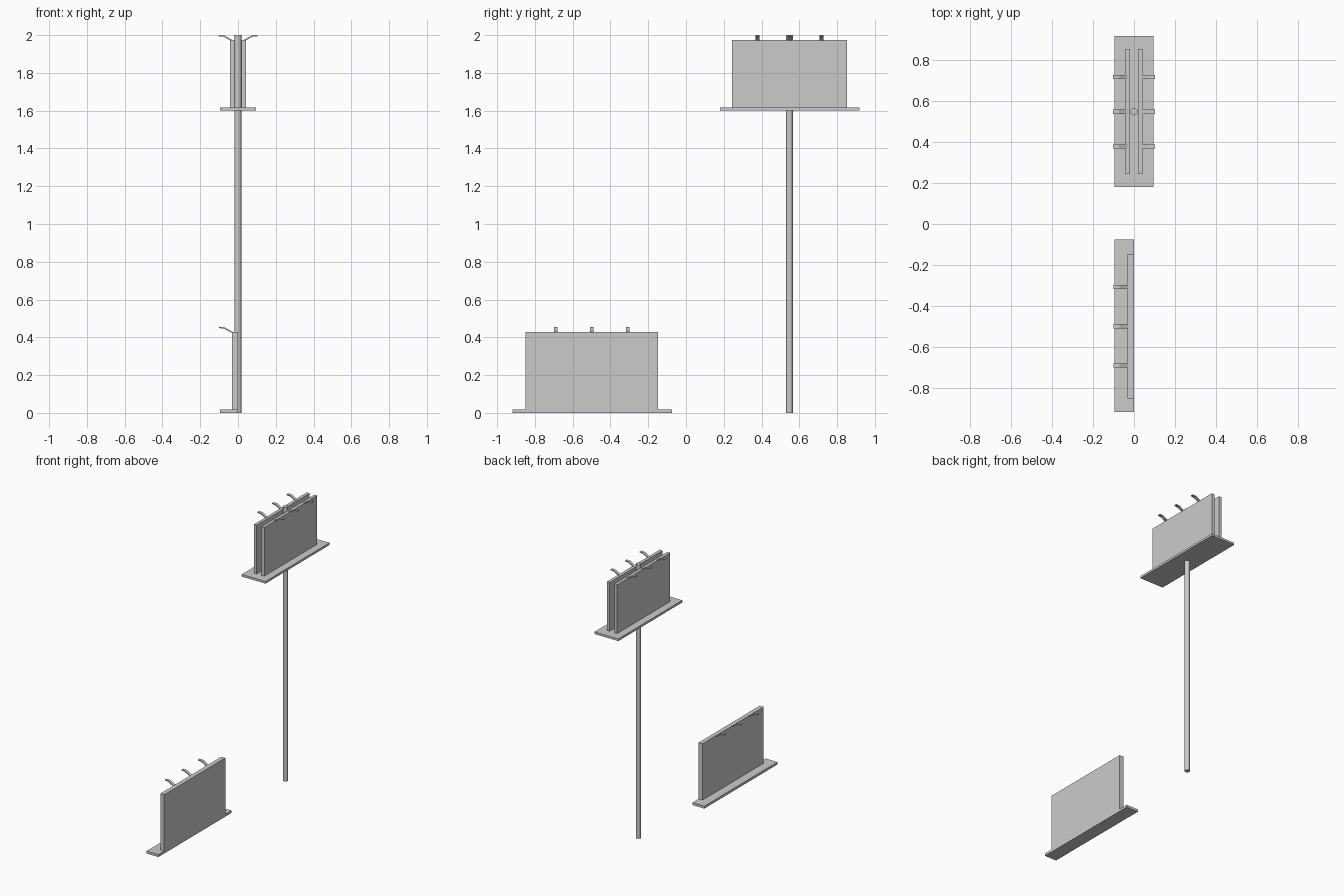
import bpy, bmesh
from mathutils import Matrix, Vector

if "Cube" in bpy.data.objects:
    bpy.data.objects.remove(bpy.data.objects["Cube"])


def finish(name, bm):
    bmesh.ops.recalc_face_normals(bm, faces=bm.faces)
    me = bpy.data.meshes.new(name)
    bm.to_mesh(me)
    bm.free()
    ob = bpy.data.objects.new(name, me)
    bpy.context.collection.objects.link(ob)
    return ob


def box(name, lo, hi):
    lo, hi = Vector(lo), Vector(hi)
    bm = bmesh.new()
    m = Matrix.Translation((lo + hi) / 2) @ Matrix.Diagonal((*(hi - lo), 1))
    bmesh.ops.create_cube(bm, size=1, matrix=m)
    return finish(name, bm)


def lamp(name, x, y, z, side):
    # Bent lamp arm: side profile (outward, up) extruded along y
    prof = [(-0.004, -0.003), (0.016, 0.006), (0.04, 0.02), (0.066, 0.023),
            (0.066, 0.029), (0.036, 0.027), (0.012, 0.013), (-0.004, 0.004)]
    bm = bmesh.new()
    face = bm.faces.new([bm.verts.new((x + side * u, y - 0.01, z + v)) for u, v in prof])
    ext = bmesh.ops.extrude_face_region(bm, geom=[face])["geom"]
    bmesh.ops.translate(bm, vec=(0, 0.02, 0),
                        verts=[g for g in ext if isinstance(g, bmesh.types.BMVert)])
    return finish(name, bm)


# Tall billboard: pole and walkway
bm = bmesh.new()
bmesh.ops.create_cone(bm, cap_ends=True, segments=12, radius1=0.018, radius2=0.018,
                      depth=2, matrix=Matrix.Translation((0, 0.548, 1)))
pole = finish("pole", bm)
for p in pole.data.polygons:
    p.use_smooth = len(p.vertices) == 4
pole.data.set_sharp_from_angle(angle=0.7)
box("upper_walkway", (-0.096, 0.18, 1.602), (0.096, 0.918, 1.618))

# Two back-to-back panels, each with three lamps
for side, label in ((-1, "left"), (1, "right")):
    a, b = sorted((side * 0.019, side * 0.042))
    box(f"upper_panel_{label}", (a, 0.243, 1.618), (b, 0.853, 1.974))
    for i in (-1, 0, 1):
        lamp(f"upper_lamp_{label}_{i + 2}", side * 0.036, 0.548 + i * 0.169, 1.971, side)

# Ground-level billboard with a single panel
box("lower_walkway", (-0.096, -0.918, 0), (0, -0.075, 0.018))
box("lower_panel", (-0.032, -0.851, 0.018), (0, -0.147, 0.429))
for i in (-1, 0, 1):
    lamp(f"lower_lamp_{i + 2}", -0.034, -0.499 + i * 0.191, 0.426, -1)
